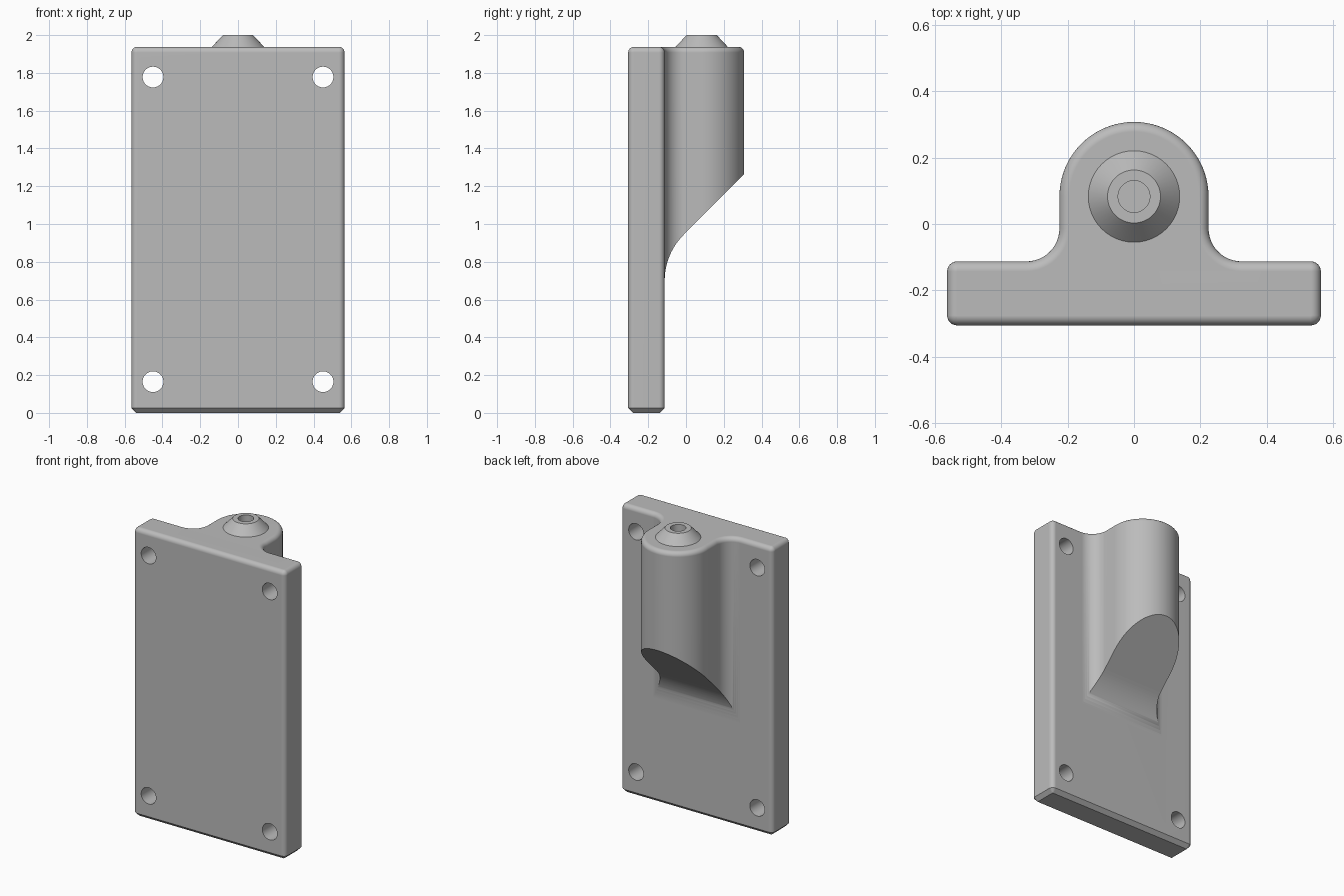
import bpy, bmesh, math
from math import sin, cos, pi, radians

if "Cube" in bpy.data.objects:
    bpy.data.objects.remove(bpy.data.objects["Cube"], do_unlink=True)

grey = bpy.data.materials.new("plain grey")
grey.use_nodes = True
COLOUR = (0.5, 0.5, 0.5, 1)
grey.diffuse_color = COLOUR
grey.node_tree.nodes["Principled BSDF"].inputs["Base Color"].default_value = COLOUR

# Main dimensions
HALF_W, FRONT, BACK, TOP = 0.564, -0.306, -0.113, 1.938
CORNER, FILLET, BOSS_R, BOSS_Y = 0.03, 0.1, 0.225, 0.083
CHAMFER, HOLE_R, BORE_R = 0.025, 0.055, 0.048


def arc(cx, cy, r, a0, a1, n):
    angles = [radians(a0 + (a1 - a0) * i / n) for i in range(n + 1)]
    return [(cx + r * cos(a), cy + r * sin(a)) for a in angles]


def outline(d):
    """Plan of plate and boss, moved inward by d."""
    x = HALF_W - CORNER
    half = arc(x, FRONT + CORNER, CORNER - d, -90, 0, 6)
    half += arc(x, BACK - CORNER, CORNER - d, 0, 90, 6)
    half += arc(BOSS_R + FILLET, BACK + FILLET, FILLET + d, 270, 180, 12)
    half += arc(0, BOSS_Y, BOSS_R - d, 0, 90, 24)
    return half + [(-px, py) for px, py in reversed(half[:-1])]


def make(name, rings, caps=True, closed=False):
    """Loft a solid through rings of equal point count."""
    bm = bmesh.new()
    loops = [[bm.verts.new(p) for p in ring] for ring in rings]
    pairs = list(zip(loops, loops[1:]))
    if closed:
        pairs.append((loops[-1], loops[0]))
    for low, high in pairs:
        for i in range(len(low)):
            j = (i + 1) % len(low)
            bm.faces.new((low[i], low[j], high[j], high[i]))
    if caps:
        bm.faces.new(loops[0][::-1])
        bm.faces.new(loops[-1])
    bmesh.ops.recalc_face_normals(bm, faces=bm.faces)
    mesh = bpy.data.meshes.new(name)
    bm.to_mesh(mesh)
    bm.free()
    mesh.materials.append(grey)
    obj = bpy.data.objects.new(name, mesh)
    bpy.context.collection.objects.link(obj)
    return obj


def select(obj):
    bpy.ops.object.select_all(action="DESELECT")
    obj.select_set(True)
    bpy.context.view_layer.objects.active = obj


def cut(obj, cutter):
    cutter.hide_render = True
    select(obj)
    mod = obj.modifiers.new("cut", "BOOLEAN")
    mod.operation, mod.solver, mod.object = "DIFFERENCE", "EXACT", cutter
    bpy.ops.object.modifier_apply(modifier=mod.name)
    bpy.data.objects.remove(cutter, do_unlink=True)


def smooth(obj):
    select(obj)
    bpy.ops.object.shade_smooth_by_angle(angle=radians(30))
    mod = obj.modifiers.new("flat_normals", "WEIGHTED_NORMAL")
    mod.keep_sharp = True


# Plate and boss: chamfered foot, rounded top rim
levels = [(CHAMFER, 0), (0, CHAMFER)]
for k in range(7):
    a = pi / 2 * k / 6
    levels.append((0.0295 * (1 - cos(a)), TOP - CORNER + CORNER * sin(a)))
body = make("plate_with_boss", [[(x, y, z) for x, y in outline(d)] for d, z in levels])

# Sloped underside of the boss, blending into the plate
R, BLEND_Z = 0.343, 0.70
side = arc(BACK + R, BLEND_Z, R, 180, 135, 12)
y, z = side[-1]
side += [(y + 0.5, z + 0.5), (y + 0.5, -0.1),
         (BACK - CHAMFER - 0.1, -0.1), (BACK, CHAMFER)]
cut(body, make("slope_cutter", [[(x, p, q) for p, q in side] for x in (-0.36, 0.36)]))

# Four screw holes
for x in (-0.45, 0.45):
    for z in (0.165, 1.778):
        circle = arc(x, z, HOLE_R, 0, 360, 40)[:-1]
        cut(body, make("hole_cutter", [[(p, y, q) for p, q in circle] for y in (-0.5, 0.15)]))

# Blind bore below the nozzle
bore = arc(0, BOSS_Y, BORE_R, 0, 360, 48)[:-1]
cut(body, make("bore_cutter", [[(x, y, z) for x, y in bore] for z in (TOP - 0.2, TOP + 0.2)]))
smooth(body)

# Conical nozzle
profile = [(0.138, TOP), (0.08, 2), (BORE_R, 2), (BORE_R, TOP)]
nozzle = make("nozzle", [[(x, y, z) for x, y in arc(0, BOSS_Y, r, 0, 360, 48)[:-1]]
                         for r, z in profile], caps=False, closed=True)
smooth(nozzle)
